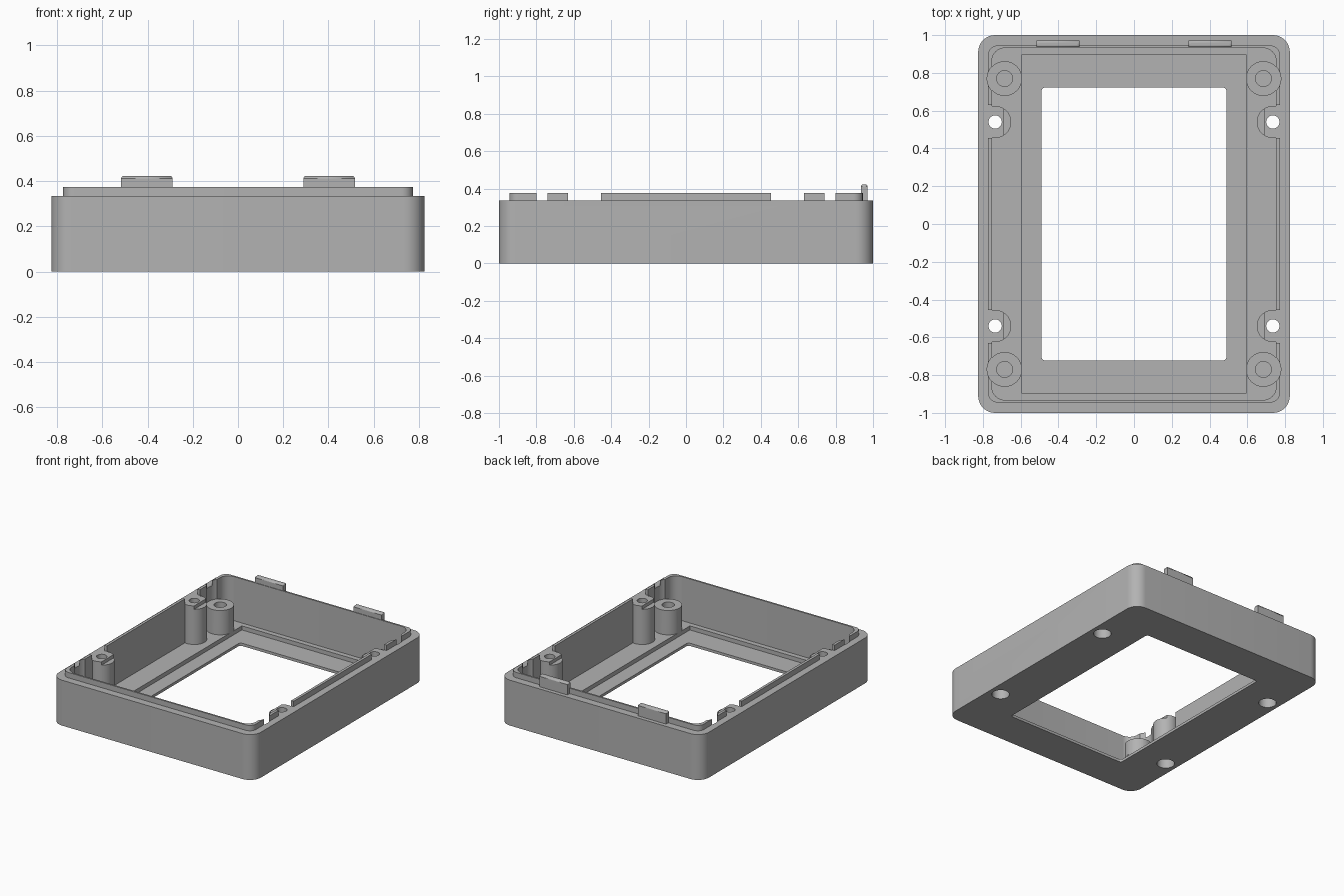
import bpy, bmesh, math

if "Cube" in bpy.data.objects:
    bpy.data.objects.remove(bpy.data.objects["Cube"], do_unlink=True)

grey = bpy.data.materials.new("case grey")
grey.use_nodes = True
colour = (0.45, 0.45, 0.45, 1)
grey.diffuse_color = colour
grey.node_tree.nodes["Principled BSDF"].inputs["Base Color"].default_value = colour

RIM, LIP_TOP, BOSS_TOP, FLOOR = 0.335, 0.375, 0.24, 0.05


def prism(name, outline, z0, z1):
    """Extrude a closed outline from z0 to z1."""
    bm = bmesh.new()
    face = bm.faces.new([bm.verts.new((x, y, z0)) for x, y in outline])
    ext = bmesh.ops.extrude_face_region(bm, geom=[face])
    for v in ext["geom"]:
        if isinstance(v, bmesh.types.BMVert):
            v.co.z = z1
    bmesh.ops.recalc_face_normals(bm, faces=bm.faces)
    mesh = bpy.data.meshes.new(name)
    bm.to_mesh(mesh)
    bm.free()
    mesh.materials.append(grey)
    obj = bpy.data.objects.new(name, mesh)
    bpy.context.collection.objects.link(obj)
    return obj


def rounded(name, hx, hy, r, z0, z1, cx=0, cy=0, steps=10):
    """Rectangular prism with rounded vertical corners."""
    pts = []
    for i, (sx, sy) in enumerate([(1, 1), (-1, 1), (-1, -1), (1, -1)]):
        for k in range(steps + 1):
            a = math.pi / 2 * (i + k / steps)
            pts.append((cx + sx * (hx - r) + r * math.cos(a),
                        cy + sy * (hy - r) + r * math.sin(a)))
    return prism(name, pts, z0, z1)


def box(name, x0, x1, y0, y1, z0, z1):
    return prism(name, [(x0, y0), (x1, y0), (x1, y1), (x0, y1)], z0, z1)


def cylinder(name, x, y, r, z0, z1, n=48):
    ring = [2 * math.pi * (k + 0.5) / n for k in range(n)]
    return prism(name, [(x + r * math.cos(a), y + r * math.sin(a)) for a in ring], z0, z1)


def combine(target, tool, operation):
    """Apply a boolean and discard the tool."""
    mod = target.modifiers.new("cut", "BOOLEAN")
    mod.operation, mod.solver, mod.object = operation, "EXACT", tool
    bpy.ops.object.select_all(action="DESELECT")
    bpy.context.view_layer.objects.active = target
    target.select_set(True)
    bpy.ops.object.modifier_apply(modifier=mod.name)
    bpy.data.objects.remove(tool, do_unlink=True)


def add(tool):
    combine(shell, tool, "UNION")


def cut(tool):
    combine(shell, tool, "DIFFERENCE")


# Open tray with a raised lip
shell = rounded("case_shell", 0.825, 1.0, 0.09, 0, RIM)
add(rounded("lip", 0.773, 0.945, 0.05, 0.2, LIP_TOP))
cut(rounded("cavity", 0.753, 0.932, 0.07, FLOOR, 0.6))

corners = [(sx, sy) for sx in (-1, 1) for sy in (-1, 1)]
for sx, sy in corners:
    # Screw post, with the lip interrupted beside it
    px, py = sx * 0.735, sy * 0.54
    xs = sorted((sx * 0.7, sx * 0.85))
    ys = sorted((sy * 0.455, sy * 0.63))
    cut(box("lip_gap", *xs, *ys, RIM, 0.6))
    add(cylinder("screw_post", px, py, 0.085, 0.01, RIM))
    # Lower step on the inner side of the post
    xs = sorted((sx * 0.6, sx * 0.687))
    cut(box("post_step", *xs, *ys, RIM - 0.025, 0.6))
    # Through hole with a wide counterbore underneath
    cut(cylinder("screw_hole", px, py, 0.035, -0.1, 0.6))
    cut(cylinder("counterbore", px, py, 0.06, -0.1, 0.2))

    # Corner boss with a blind hole and clearance above
    bx, by = sx * 0.685, sy * 0.77
    add(cylinder("boss", bx, by, 0.092, 0.01, BOSS_TOP - 0.01))
    cut(cylinder("boss_clearance", bx, by, 0.0925, BOSS_TOP - 0.01, 0.6))
    cut(cylinder("boss_hole", bx, by, 0.042, FLOOR + 0.01, 0.6))

# Stepped recess and display opening in the floor
cut(box("recess", -0.595, 0.595, -0.895, 0.895, 0.02, 0.12))
cut(rounded("opening", 0.49, 0.723, 0.02, -0.1, 0.3, steps=5))

# Snap tabs along the back edge
tabs = []
for side, sx in (("right", -1), ("left", 1)):
    tab = box("snap_tab_" + side, -0.114, 0.114, -0.0175, 0.0175, 0.29, 0.423)
    tab.location = (sx * 0.403, 0.9535, 0)
    bevel = tab.modifiers.new("rounded top", "BEVEL")
    bevel.width, bevel.segments, bevel.limit_method = 0.012, 4, "WEIGHT"
    weights = tab.data.attributes.new("bevel_weight_edge", "FLOAT", "EDGE")
    for e in tab.data.edges:
        if all(tab.data.vertices[i].co.z > 0.4 for i in e.vertices):
            weights.data[e.index].value = 1
    tabs.append(tab)

# Smooth curved walls, crisp edges
bpy.ops.object.select_all(action="DESELECT")
for obj in [shell] + tabs:
    obj.select_set(True)
bpy.context.view_layer.objects.active = shell
bpy.ops.object.shade_smooth_by_angle(angle=math.radians(30))
